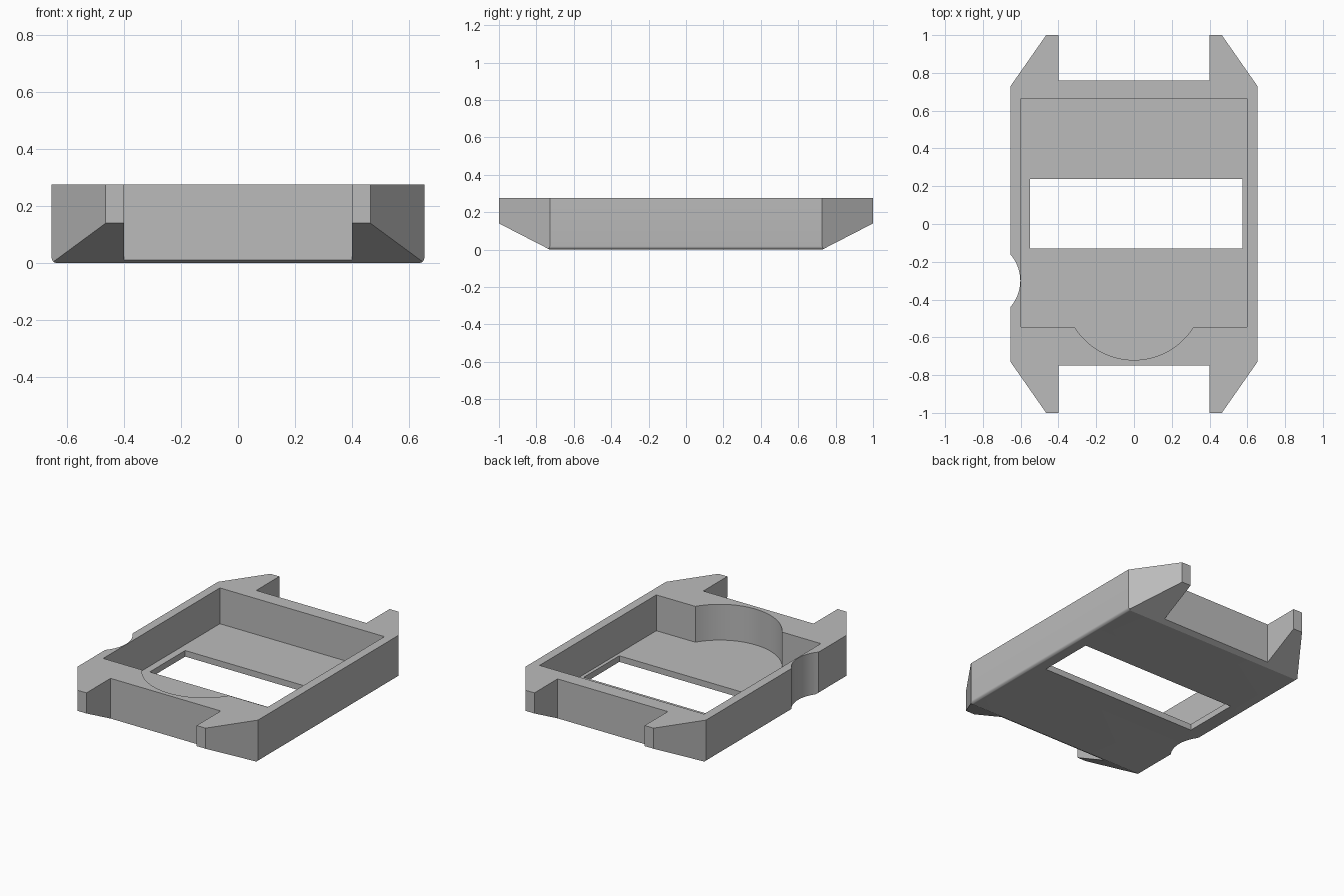
import bpy
import bmesh
from math import atan2, cos, sin, pi

default_cube = bpy.data.objects.get("Cube")
if default_cube:
    bpy.data.objects.remove(default_cube, do_unlink=True)

grey = bpy.data.materials.new("plain grey")
grey.use_nodes = True
COLOUR = (0.5, 0.5, 0.5, 1)
grey.diffuse_color = COLOUR
grey.node_tree.nodes["Principled BSDF"].inputs["Base Color"].default_value = COLOUR


def prism(name, profile, axis, low, high):
    """Extrude a closed 2D profile along one axis."""
    place = {"x": lambda a, b, d: (d, a, b),
             "y": lambda a, b, d: (a, d, b),
             "z": lambda a, b, d: (a, b, d)}[axis]
    bm = bmesh.new()
    face = bm.faces.new([bm.verts.new(place(a, b, low)) for a, b in profile])
    moved = bmesh.ops.extrude_face_region(bm, geom=[face])["geom"]
    bmesh.ops.translate(bm, vec=place(0, 0, high - low),
                        verts=[g for g in moved if isinstance(g, bmesh.types.BMVert)])
    bmesh.ops.recalc_face_normals(bm, faces=bm.faces)
    mesh = bpy.data.meshes.new(name)
    bm.to_mesh(mesh)
    bm.free()
    mesh.materials.append(grey)
    obj = bpy.data.objects.new(name, mesh)
    bpy.context.collection.objects.link(obj)
    return obj


def arc(cx, cy, r, start, end, steps):
    return [(cx + r * cos(start + (end - start) * i / steps),
             cy + r * sin(start + (end - start) * i / steps)) for i in range(steps + 1)]


def rectangle(x0, x1, y0, y1):
    return [(x0, y0), (x1, y0), (x1, y1), (x0, y1)]


def combine(target, tool, operation):
    """Apply a boolean and discard its tool."""
    mod = target.modifiers.new(operation.title(), "BOOLEAN")
    mod.operation = operation
    mod.solver = "EXACT"
    mod.object = tool
    bpy.context.view_layer.objects.active = target
    bpy.ops.object.modifier_apply(modifier=mod.name)
    bpy.data.objects.remove(tool, do_unlink=True)


HALF_W, HEIGHT, ROUND = 0.655, 0.275, 0.018
SHOULDER, FLOOR = 0.728, 0.04

# Body cross-section with softened lower edges
right_edge = arc(HALF_W - ROUND, ROUND, ROUND, -pi / 2, 0, 6)
left_edge = [(-x, z) for x, z in reversed(right_edge)]
case = prism("watch_case", right_edge + [(HALF_W, 0.4), (-HALF_W, 0.4)] + left_edge,
             "y", -1.2, 1.2)

# Side profile: the underside rises toward the lug tips
side = [(-SHOULDER, 0), (SHOULDER, 0), (1, 0.14), (1, HEIGHT), (-1, HEIGHT), (-1, 0.14)]
combine(case, prism("side_profile", side, "x", -1, 1), "INTERSECT")

# Plan outline: four tapered lugs with strap gaps between them
slope = (0.655 - 0.465) / (1 - SHOULDER)


def taper(y):
    return 0.465 + (1 - y) * slope


def end_outline(gap, sign):
    half = [(taper(0.6), 0.6), (taper(1.04), 1.04), (0.4, 1.04), (0.4, gap)]
    points = half + [(-x, y) for x, y in reversed(half)]
    return [(sign * x, sign * y) for x, y in points]


plan = end_outline(0.76, 1) + end_outline(0.75, -1)
combine(case, prism("plan_outline", plan, "z", -0.2, 0.6), "INTERSECT")

# Cavity with a round bay toward the front
bay_y, bay_r, front = -0.349, 0.371, -0.545
bay_half = 0.314
start = atan2(front - bay_y, -bay_half)
end = atan2(front - bay_y, bay_half)
cavity = arc(0, bay_y, bay_r, start, end, 32)
cavity += [(0.597, front), (0.597, 0.665), (-0.597, 0.665), (-0.597, front)]
combine(case, prism("cavity", cavity, "z", FLOOR, 0.6), "DIFFERENCE")

# Window through the floor
combine(case, prism("window", rectangle(-0.55, 0.575, -0.13, 0.238), "z", -0.2, 0.15),
        "DIFFERENCE")

# Finger notch in the side wall
notch = arc(-0.814, -0.3, 0.212, 0, 2 * pi, 64)[:-1]
combine(case, prism("notch", notch, "z", -0.2, 0.6), "DIFFERENCE")

# Smooth curves, crisp edges
bpy.ops.object.select_all(action="DESELECT")
case.select_set(True)
bpy.context.view_layer.objects.active = case
bpy.ops.object.shade_smooth_by_angle(angle=pi / 9)
